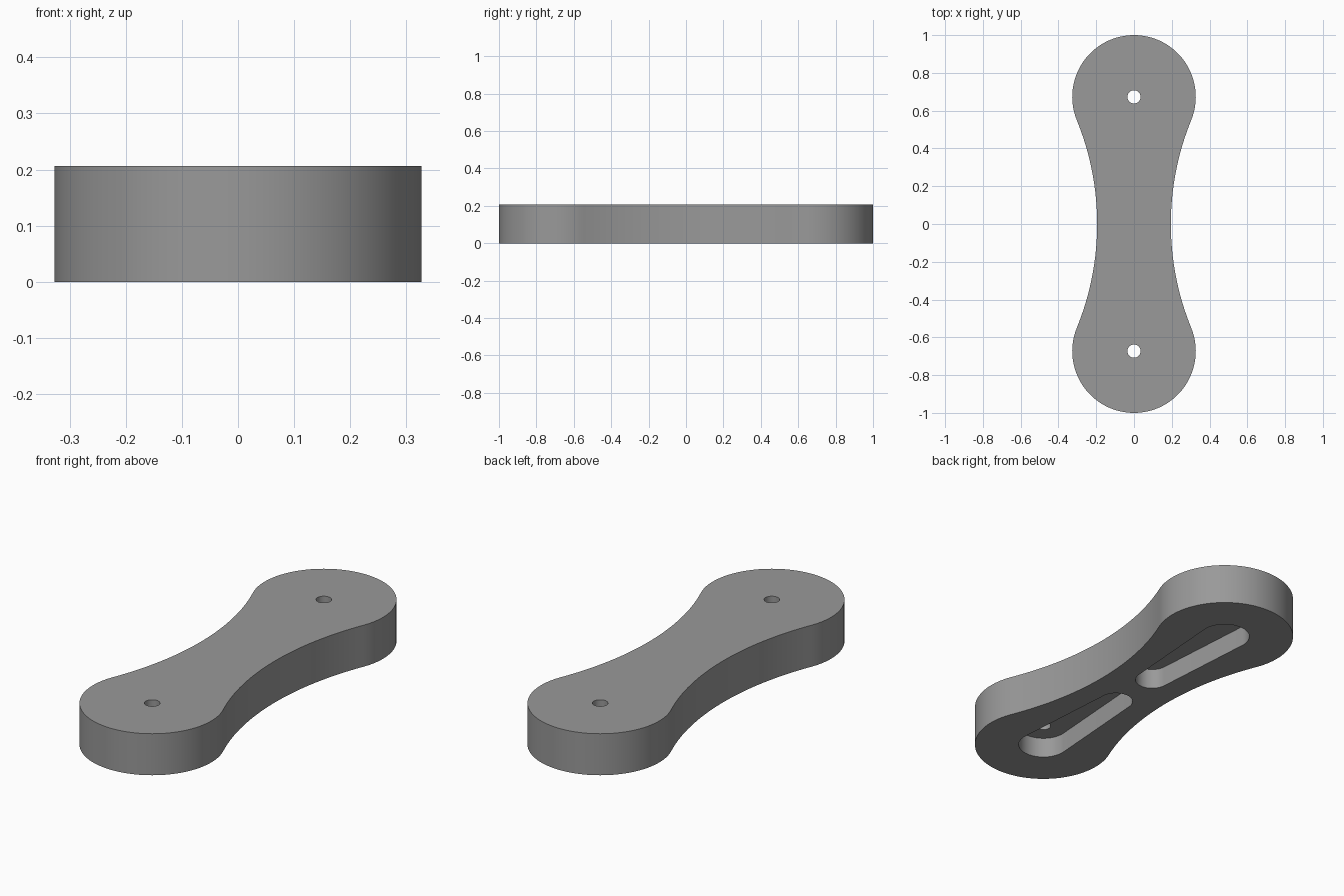
import bpy, bmesh
from math import sin, cos, pi, asin, atan2, radians

if "Cube" in bpy.data.objects:
    bpy.data.objects.remove(bpy.data.objects["Cube"])

H = 0.206            # overall height
POCKET = 0.103       # depth of the slots in the underside
END_Y, END_R = 0.673, 0.327
WAIST = 0.195
# radius of the waist arc that runs tangent into the round ends
WAIST_R = (WAIST**2 + END_Y**2 - END_R**2) / (2 * (END_R - WAIST))


def arc(cx, cy, r, a0, a1, n):
    return [(cx + r * cos(a0 + (a1 - a0) * i / n),
             cy + r * sin(a0 + (a1 - a0) * i / n)) for i in range(n + 1)]


def prism(name, pts, z0, z1):
    bm = bmesh.new()
    face = bm.faces.new([bm.verts.new((x, y, z0)) for x, y in pts])
    top = bmesh.ops.extrude_face_region(bm, geom=[face])
    verts = [g for g in top["geom"] if isinstance(g, bmesh.types.BMVert)]
    bmesh.ops.translate(bm, verts=verts, vec=(0, 0, z1 - z0))
    bmesh.ops.recalc_face_normals(bm, faces=bm.faces)
    mesh = bpy.data.meshes.new(name)
    bm.to_mesh(mesh)
    bm.free()
    ob = bpy.data.objects.new(name, mesh)
    bpy.context.collection.objects.link(ob)
    return ob


def teardrop(y0, r0, y1, r1):
    # small round end at y0, large round end at y1, joined by tangent lines
    t = asin((r1 - r0) / (y1 - y0))
    return arc(0, y1, r1, -t, pi + t, 32) + arc(0, y0, r0, pi + t, 2 * pi - t, 32)


def turned(pts):
    return [(-x, -y) for x, y in pts]


# Link body: round end plus one concave side, turned half round to close
t = atan2(END_Y, WAIST + WAIST_R)
half = arc(0, END_Y, END_R, -t, pi + t, 64)
half += arc(-WAIST - WAIST_R, 0, WAIST_R, t, -t, 32)[1:-1]
link = prism("link_body", half + turned(half), 0, H)

# Dark grey finish
grey = bpy.data.materials.new("dark_grey")
grey.diffuse_color = (0.32, 0.32, 0.32, 1)
grey.use_nodes = True
grey.node_tree.nodes["Principled BSDF"].inputs["Base Color"].default_value = grey.diffuse_color
link.data.materials.append(grey)

# Pin holes and teardrop pockets
slot = teardrop(0.135, 0.08, END_Y, 0.118)
hole = arc(0, END_Y, 0.035, 0, 2 * pi, 32)[:-1]
cutters = []
for side, place in (("back", list), ("front", turned)):
    cutters.append(prism("slot_cutter_" + side, place(slot), -0.1, POCKET))
    cutters.append(prism("hole_cutter_" + side, place(hole), POCKET - 0.05, H + 0.1))

bpy.context.view_layer.objects.active = link
link.select_set(True)
for c in cutters:
    c.hide_render = True
    c.data.materials.append(grey)
    mod = link.modifiers.new(c.name, 'BOOLEAN')
    mod.operation = 'DIFFERENCE'
    mod.solver = 'EXACT'
    mod.object = c
    bpy.ops.object.modifier_apply(modifier=mod.name)
for c in cutters:
    bpy.data.objects.remove(c)
bpy.ops.object.shade_smooth_by_angle(angle=radians(30))
